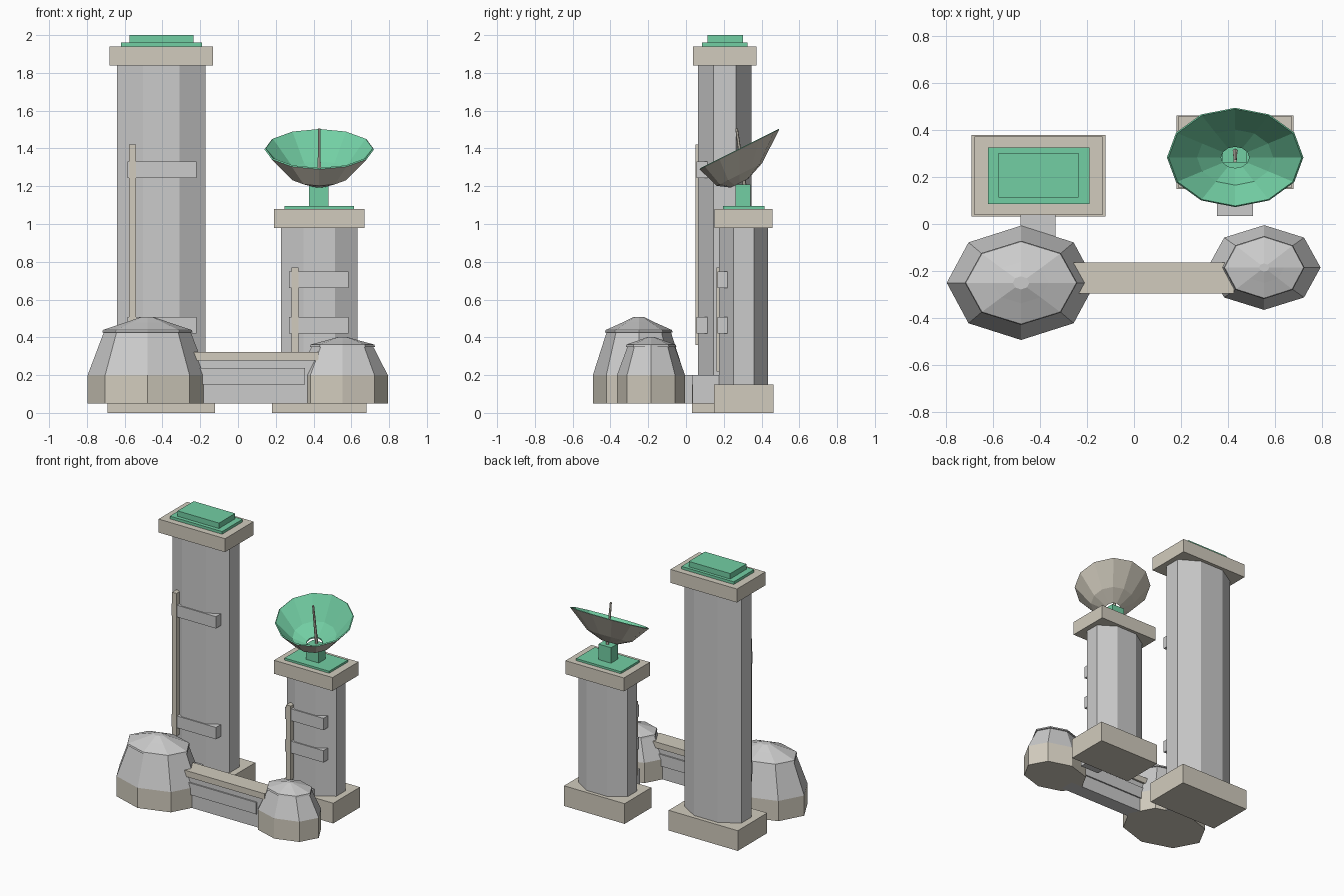
import bpy, bmesh
from math import sin, cos, tau
from mathutils import Vector

if "Cube" in bpy.data.objects:
    bpy.data.objects.remove(bpy.data.objects["Cube"])


def material(name, rgb):
    m = bpy.data.materials.new(name)
    m.diffuse_color = (*rgb, 1)
    m.use_nodes = True
    m.node_tree.nodes["Principled BSDF"].inputs["Base Color"].default_value = m.diffuse_color
    return m


GREEN = material("green", (0.17, 0.62, 0.37))
TAN = material("tan", (0.64, 0.60, 0.51))


def finish(name, bm, *mats):
    bmesh.ops.recalc_face_normals(bm, faces=bm.faces)
    me = bpy.data.meshes.new(name)
    bm.to_mesh(me)
    bm.free()
    for m in mats:
        me.materials.append(m)
    ob = bpy.data.objects.new(name, me)
    bpy.context.collection.objects.link(ob)
    return ob


def box(name, x0, x1, y0, y1, z0, z1, mat=None):
    bm = bmesh.new()
    bmesh.ops.create_cube(bm, size=1)
    for v in bm.verts:
        v.co = ((x0 + x1) / 2 + v.co.x * (x1 - x0),
                (y0 + y1) / 2 + v.co.y * (y1 - y0),
                (z0 + z1) / 2 + v.co.z * (z1 - z0))
    return finish(name, bm, *([mat] if mat else []))


def rings(name, c, profile, sides, mats=(), phase=0.0, shear=0.0, closed=False, green_from=None):
    """Loft elliptical rings (rx, ry, z); capped, or joined into a closed shell."""
    bm = bmesh.new()
    loops = []
    for rx, ry, z in profile:
        loop = []
        for i in range(sides):
            a = tau * (i + phase) / sides
            loop.append(bm.verts.new((c[0] + rx * cos(a), c[1] + ry * sin(a),
                                      z + shear * ry * sin(a))))
        loops.append(loop)
    n = len(loops)
    for k in range(n if closed else n - 1):
        a, b = loops[k], loops[(k + 1) % n]
        for i in range(sides):
            j = (i + 1) % sides
            f = bm.faces.new((a[i], a[j], b[j], b[i]))
            if green_from is not None and k >= green_from:
                f.material_index = 1
    if not closed:
        bm.faces.new(loops[0])
        bm.faces.new(loops[-1])
    return finish(name, bm, *mats)


def tower(name, cx, cy, base, shaft, cap, top, bars, pole):
    """Octagonal shaft on a plinth with a cap slab, front bars and a pole."""
    def slab(part, half, z0, z1, mat):
        box(f"{name}_{part}", cx - half[0], cx + half[0], cy - half[1], cy + half[1], z0, z1, mat)
    slab("base", base, 0, 0.15, TAN)
    k = cos(tau / 16)
    rx, ry = shaft[0] / k, shaft[1] / k
    rings(f"{name}_shaft", (cx, cy), [(rx, ry, 0.15), (rx, ry, top - 0.1)], 8, phase=0.5)
    slab("cap", cap, top - 0.1, top, TAN)
    front = cy - shaft[1]
    for i, z in enumerate(bars[2:]):
        box(f"{name}_bar_{i + 1}", bars[0], bars[1], front - 0.008, front + 0.05, z, z + 0.088)
    box(f"{name}_pole", pole[0], pole[0] + 0.037, front - 0.013, front + 0.035, pole[1], pole[2], TAN)


# Towers
tower("tall_tower", -0.406, 0.205, (0.284, 0.173), (0.235, 0.142), (0.273, 0.167), 1.94,
      (-0.585, -0.22, 1.243, 0.42), (-0.577, 0.36, 1.42))
tower("short_tower", 0.43, 0.305, (0.249, 0.157), (0.202, 0.13), (0.24, 0.153), 1.08,
      (0.27, 0.585, 0.66, 0.42), (0.283, 0.22, 0.77))

# Green roof plates
box("tall_roof_plate", -0.62, -0.19, 0.085, 0.325, 1.94, 1.96, GREEN)
box("tall_roof_block", -0.575, -0.235, 0.113, 0.302, 1.96, 2.0, GREEN)
box("short_roof_plate", 0.245, 0.613, 0.195, 0.415, 1.08, 1.095, GREEN)
box("dish_post", 0.377, 0.48, 0.262, 0.342, 1.095, 1.21, GREEN)

# Sheared twelve-sided dish: tan outside, green inside, open at the bottom
outer = [(0.06, 0.045, 1.215), (0.165, 0.12, 1.262), (0.29, 0.211, 1.395)]
inner = [(0.283, 0.206, 1.4), (0.162, 0.118, 1.272), (0.06, 0.045, 1.225)]
rings("dish", (0.43, 0.283), outer + inner, 12, (TAN, GREEN), shear=0.5,
      closed=True, green_from=2)

# Dish feed rod
bm = bmesh.new()
a, b = Vector((0.43, 0.31, 1.2)), Vector((0.43, 0.268, 1.505))
bmesh.ops.create_cone(bm, cap_ends=True, segments=6, radius1=0.011, radius2=0.007,
                      depth=(b - a).length)
rot = (b - a).to_track_quat('Z', 'Y')
for v in bm.verts:
    v.co = rot @ v.co + (a + b) / 2
finish("dish_feed", bm, TAN)

# Domes: tan drum, sloped walls with a small eave, shallow roof
for name, c, (rx, ry), (mx, my), zm, zt, t in (
        ("large_dome", (-0.48, -0.25), (0.316, 0.243), (0.235, 0.175), 0.435, 0.507, 0.035),
        ("small_dome", (0.553, -0.185), (0.24, 0.18), (0.168, 0.13), 0.358, 0.402, 0.022)):
    rings(name + "_drum", c, [(rx, ry, 0.05), (rx, ry, 0.2)], 8, (TAN,))
    rings(name, c, [(rx, ry, 0.2), (mx - 0.004, my - 0.004, zm - 0.01), (mx + 0.004, my + 0.004, zm - 0.008),
                    (mx, my, zm + 0.004), (mx * 0.5, my * 0.5, zm + 0.6 * (zt - zm)),
                    (t, t * 0.8, zt)], 8)

# Covered bridge between the domes
box("bridge_wall", -0.25, 0.41, -0.283, -0.177, 0.05, 0.28)
box("bridge_panel", -0.22, 0.355, -0.293, -0.167, 0.15, 0.237)
box("bridge_roof", -0.26, 0.425, -0.295, -0.163, 0.277, 0.322, TAN)

# Connectors from domes to towers
box("tall_connector", -0.482, -0.333, -0.06, 0.08, 0.05, 0.2)
box("short_connector", 0.353, 0.505, 0.035, 0.19, 0.05, 0.2)
